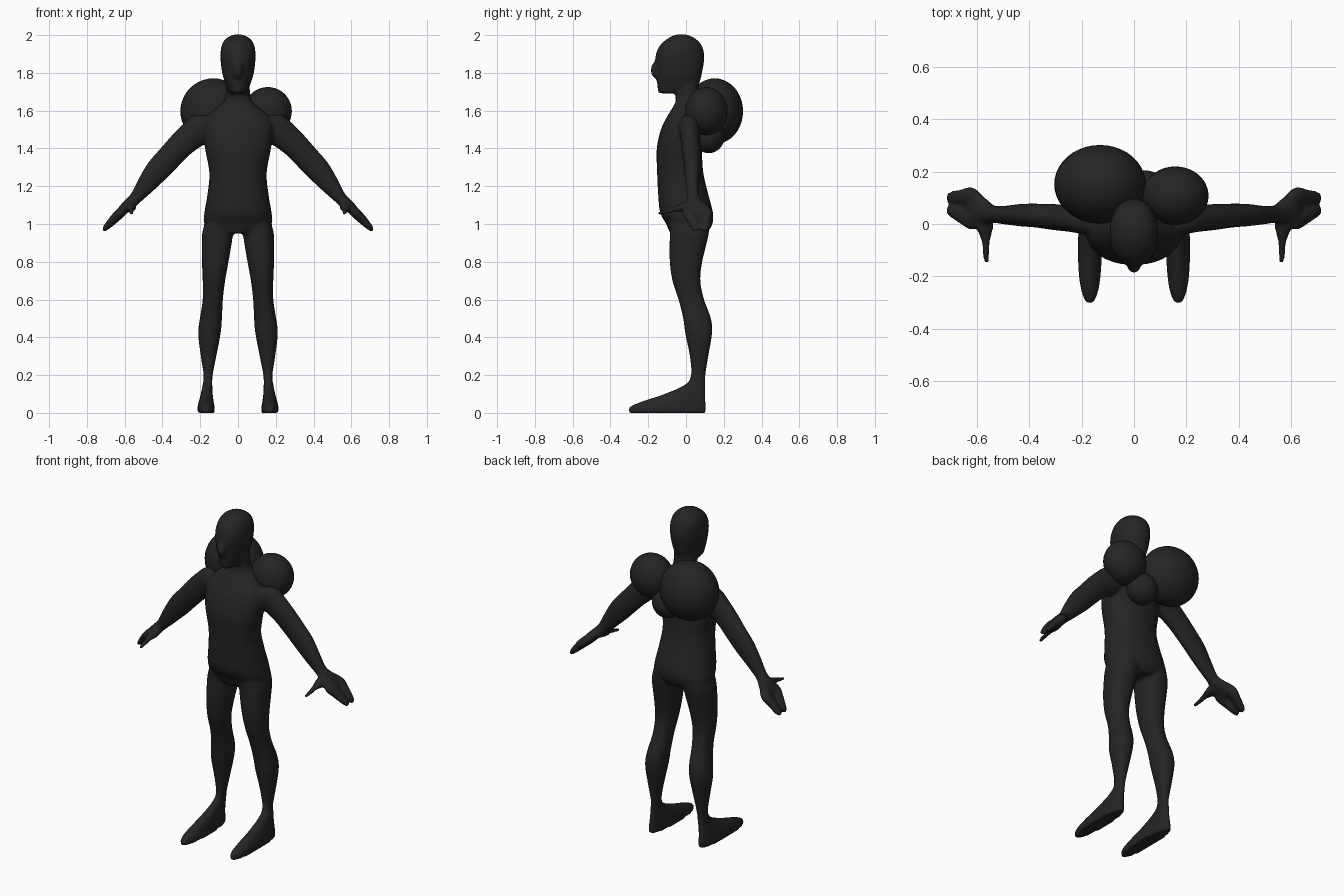
import bpy, bmesh, math
from mathutils import Vector, Matrix

if "Cube" in bpy.data.objects:
    bpy.data.objects.remove(bpy.data.objects["Cube"])

charcoal = bpy.data.materials.new("charcoal")
charcoal.diffuse_color = (0.018, 0.018, 0.018, 1)
charcoal.use_nodes = True
charcoal.node_tree.nodes["Principled BSDF"].inputs["Base Color"].default_value = charcoal.diffuse_color


def smooth_rows(rows, steps=4):
    """Catmull-Rom interpolation between section rows."""
    out = []
    for i in range(len(rows) - 1):
        p0, p1, p2 = rows[max(i - 1, 0)], rows[i], rows[i + 1]
        p3 = rows[min(i + 2, len(rows) - 1)]
        for k in range(steps):
            t = k / steps
            out.append([0.5 * (2 * b + (c - a) * t + (2 * a - 5 * b + 4 * c - d) * t * t
                               + (3 * b - a - 3 * c + d) * t ** 3)
                        for a, b, c, d in zip(p0, p1, p2, p3)])
    return out + [list(rows[-1])]


def loft(bm, rings, power=2.0, n=28):
    """Closed skin over (centre, axis_a, axis_b) superellipse rings."""
    loops = []
    for c, a, b in rings:
        loop = []
        for i in range(n):
            t = 2 * math.pi * i / n
            u, v = math.cos(t), math.sin(t)
            u = math.copysign(abs(u) ** (2 / power), u)
            v = math.copysign(abs(v) ** (2 / power), v)
            loop.append(bm.verts.new(c + a * u + b * v))
        loops.append(loop)
    for l0, l1 in zip(loops, loops[1:]):
        for i in range(n):
            j = (i + 1) % n
            bm.faces.new((l0[i], l0[j], l1[j], l1[i]))
    bm.faces.new(loops[0])
    bm.faces.new(loops[-1])


def upright(bm, rows, side=1, power=2.0):
    """Rows: z, x min, x max, y front, y back."""
    loft(bm, [(Vector((side * (x0 + x1) / 2, (y0 + y1) / 2, z)),
               Vector(((x1 - x0) / 2, 0, 0)), Vector((0, (y1 - y0) / 2, 0)))
              for z, x0, x1, y0, y1 in smooth_rows(rows)], power)


def limb(bm, rows, side):
    """Rows: x, y, z, half thickness, half width along y."""
    loft(bm, [(Vector((side * x, y, z)), Vector((side * r * .72, 0, r * .7)), Vector((0, w, 0)))
              for x, y, z, r, w in smooth_rows(rows)])


def ball(bm, centre, radii, seg=40):
    m = Matrix.Translation(centre) @ Matrix.Diagonal((*radii, 1))
    bmesh.ops.create_uvsphere(bm, u_segments=seg, v_segments=seg // 2, radius=1, matrix=m)


def finish(bm, name):
    bmesh.ops.recalc_face_normals(bm, faces=bm.faces)
    for f in bm.faces:
        f.smooth = True
    me = bpy.data.meshes.new(name)
    bm.to_mesh(me)
    bm.free()
    me.materials.append(charcoal)
    ob = bpy.data.objects.new(name, me)
    bpy.context.collection.objects.link(ob)
    return ob


body = bmesh.new()

# torso and neck
torso = [(.95, .09, -.085, .11), (1.0, .175, -.105, .14), (1.06, .178, -.137, .143),
         (1.15, .163, -.147, .12), (1.27, .152, -.153, .092), (1.4, .175, -.155, .085),
         (1.5, .187, -.133, .09), (1.56, .17, -.105, .09), (1.61, .12, -.075, .085),
         (1.65, .075, -.055, .075), (1.7, .064, -.058, .068), (1.76, .06, -.06, .07)]
upright(body, [(z, -w, w, f, b) for z, w, f, b in torso], power=2.25)

# head and nose
head = [(1.692, .044, -.148, .04), (1.73, .062, -.152, .066), (1.8, .084, -.157, .085),
        (1.88, .093, -.163, .097), (1.94, .088, -.142, .086), (1.98, .066, -.1, .052),
        (2.003, .022, -.055, .005)]
upright(body, [(z, -w, w, f, b) for z, w, f, b in head], power=2.15)
ball(body, (0, -.15, 1.815), (.028, .037, .05))

leg = [(1.04, .02, .165, -.09, .125), (.96, .025, .188, -.085, .122), (.9, .033, .191, -.087, .11),
       (.8, .05, .191, -.086, .086), (.7, .068, .187, -.072, .076), (.6, .08, .187, -.04, .096),
       (.5, .085, .202, -.015, .132), (.42, .092, .211, -.004, .138), (.3, .115, .197, .02, .118),
       (.2, .134, .182, .026, .103), (.15, .136, .187, -.005, .102), (.1, .134, .197, -.115, .102),
       (.06, .129, .208, -.235, .104), (.03, .124, .214, -.3, .107), (0, .124, .214, -.302, .107)]
arm = [(.1, .02, 1.53, .06, .06), (.17, .02, 1.52, .082, .062), (.235, .022, 1.475, .078, .053),
       (.3, .026, 1.42, .07, .05), (.37, .032, 1.345, .067, .046), (.43, .034, 1.28, .064, .043),
       (.49, .034, 1.205, .05, .036), (.54, .038, 1.14, .034, .034), (.57, .048, 1.11, .031, .05),
       (.605, .056, 1.078, .028, .066), (.63, .058, 1.05, .02, .05)]
thumb = [(.57, .035, 1.1, .033, .028), (.57, -.01, 1.09, .03, .033), (.567, -.06, 1.08, .02, .018),
         (.565, -.1, 1.067, .015, .015), (.564, -.15, 1.055, .009, .012)]

for s in (1, -1):
    upright(body, leg, s, power=2.3)
    limb(body, arm, s)
    # two broad fingers
    for y0, y1, y2, w in ((.09, .107, .1, .034), (.025, .018, .05, .04)):
        limb(body, [(.585, y0, 1.1, .022, .02), (.62, y1, 1.062, .027, w),
                    (.66, (y1 + y2) / 2, 1.022, .024, w * .85),
                    (.7, y2, .98, .016, .024), (.715, y2, .963, .006, .012)], s)
    # thumb: sections face along y
    loft(body, [(Vector((s * x, y, z)), Vector((w, 0, 0)), Vector((0, 0, r * .8)))
                for x, y, z, r, w in smooth_rows(thumb)])

# fuse the parts into one soft skin
figure = finish(body, "body")
rm = figure.modifiers.new("fuse", 'REMESH')
rm.mode = 'VOXEL'
rm.voxel_size = 0.009
rm.use_smooth_shade = True
sm = figure.modifiers.new("soften", 'SMOOTH')
sm.factor = 0.5
sm.iterations = 4
bpy.context.view_layer.objects.active = figure
figure.select_set(True)
for mod in ("fuse", "soften"):
    bpy.ops.object.modifier_apply(modifier=mod)

# round bundles on the back
for name, c, r in (("large_back_ball", (-.13, .152, 1.597), (.175, .15, .174)),
                   ("medium_back_ball", (.158, .108, 1.597), (.127, .112, .128)),
                   ("small_back_ball", (.04, .12, 1.467), (.09, .085, .092))):
    bm = bmesh.new()
    ball(bm, c, r)
    finish(bm, name)
